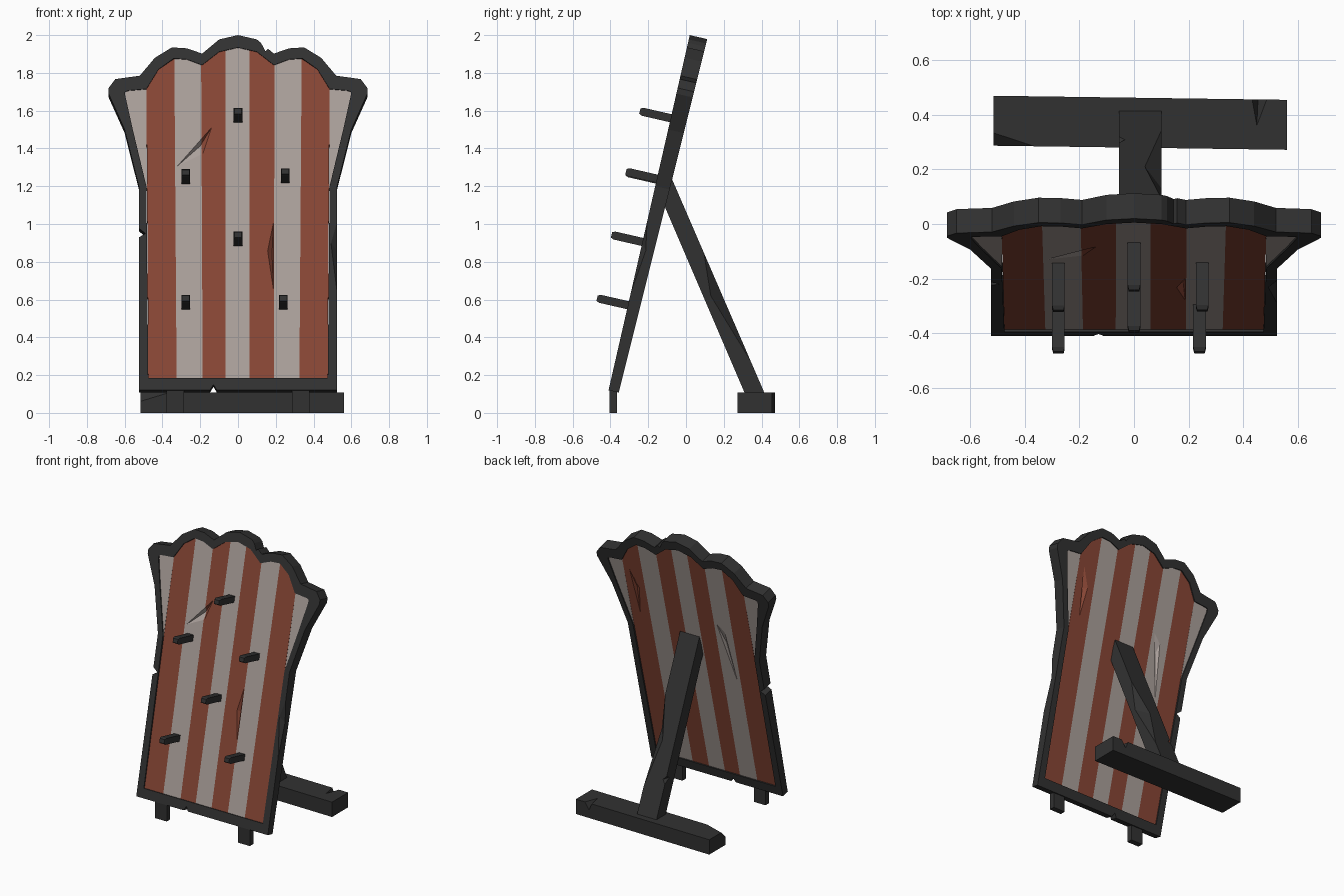
import bpy, bmesh
from mathutils import Vector

if "Cube" in bpy.data.objects:
    bpy.data.objects.remove(bpy.data.objects["Cube"])


def mat(name, rgb):
    m = bpy.data.materials.new(name)
    m.diffuse_color = (*rgb, 1)
    m.use_nodes = True
    m.node_tree.nodes["Principled BSDF"].inputs["Base Color"].default_value = m.diffuse_color
    return m


DARK = mat("dark_wood", (0.031, 0.031, 0.031))
RED = mat("faded_red", (0.25, 0.062, 0.036))
PALE = mat("pale_grey", (0.41, 0.355, 0.33))

NORMAL = Vector((0, 0.975, -0.223))       # points to the back of the leaning board


def P(x, z, t=0.0):
    """Point on the leaning front plane, pushed t towards the back."""
    return Vector((x, -0.41 + 0.2287 * (z - 0.12), z)) + NORMAL * t


def thick(z):
    return 0.055 + 0.04 * (z - 0.12) / 1.88


def finish(bm, name, material):
    bmesh.ops.recalc_face_normals(bm, faces=bm.faces)
    me = bpy.data.meshes.new(name)
    bm.to_mesh(me)
    bm.free()
    ob = bpy.data.objects.new(name, me)
    if material:
        me.materials.append(material)
    bpy.context.collection.objects.link(ob)
    return ob


def hull(name, pts, material=None):
    """Convex solid around a few points."""
    bm = bmesh.new()
    vs = [bm.verts.new(p) for p in pts]
    bmesh.ops.convex_hull(bm, input=vs)
    bmesh.ops.dissolve_limit(bm, angle_limit=0.01, verts=bm.verts, edges=bm.edges)
    return finish(bm, name, material)


def prism(name, front, back, material):
    """Closed solid between two matching polygons."""
    bm = bmesh.new()
    a = [bm.verts.new(p) for p in front]
    b = [bm.verts.new(p) for p in back]
    bm.faces.new(a)
    bm.faces.new(b)
    for i in range(len(a)):
        j = (i + 1) % len(a)
        bm.faces.new((a[i], a[j], b[j], b[i]))
    return finish(bm, name, material)


def carve(ob, *point_sets):
    """Cut convex chips out of a part."""
    for pts in point_sets:
        c = hull("cutter", pts)
        c.hide_render = True
        m = ob.modifiers.new("chip", 'BOOLEAN')
        m.operation = 'DIFFERENCE'
        m.solver = 'EXACT'
        m.object = c
        bpy.context.view_layer.objects.active = ob
        bpy.ops.object.modifier_apply(modifier=m.name)
        bpy.data.objects.remove(c)


# Scalloped frame: outer x, z and inner x, z for the right half
HALF = [(0, .12, 0, .185), (.525, .12, .475, .185), (.525, 1.2, .485, 1.2),
        (.6, 1.5, .557, 1.5), (.685, 1.69, .597, 1.68), (.685, 1.72, .597, 1.70),
        (.65, 1.767, .58, 1.707), (.52, 1.785, .485, 1.715), (.44, 1.88, .42, 1.82),
        (.35, 1.935, .34, 1.877), (.27, 1.93, .27, 1.872), (.19, 1.902, .19, 1.842),
        (.1, 1.977, .1, 1.912), (0, 2.0, 0, 1.935)]
LOOP = HALF + [(-a, b, -c, d) for a, b, c, d in HALF[-2:0:-1]]
bm = bmesh.new()
rings = []
for xo, zo, xi, zi in LOOP:
    rings.append([bm.verts.new(p) for p in (P(xo, zo), P(xi, zi),
                  P(xi, zi, thick(zi)), P(xo, zo, thick(zo)))])
for i, r in enumerate(rings):
    s = rings[(i + 1) % len(rings)]
    for k in range(4):
        n = (k + 1) % 4
        bm.faces.new((r[k], r[n], s[n], s[k]))
frame = finish(bm, "board_frame", DARK)


def through(*xz):
    return [P(x, z, t) for x, z in xz for t in (-0.05, 0.15)]


carve(frame,
      through((-.54, .92), (-.49, .95), (-.54, .99)),
      through((.10, 2.0), (.145, 1.915), (.17, 1.94), (.17, 2.0)),
      through((-.16, .10), (-.13, .15), (-.10, .10)),
      [P(.49, .9, -.002), P(.53, 1.04, -.002), P(.53, .58, -.002), P(.54, .85, .04)])

# Striped panel, set slightly into the frame
REC = 0.008
TOP = sorted([(c, d) for a, b, c, d in LOOP if abs(c) < .5 and d > 1.7])


def top_z(x):
    for (x0, z0), (x1, z1) in zip(TOP, TOP[1:]):
        if x0 <= x <= x1:
            return z0 + (z1 - z0) * (x - x0) / (x1 - x0)
    return TOP[0][1]


def plank(name, poly, material):
    return prism(name, [P(x, z, REC) for x, z in poly],
                 [P(x, z, thick(z) - REC) for x, z in poly], material)


LOW = [-.475, -.325, -.187, -.067, .06, .19, .325, .475]
HIGH = [-.485, -.337, -.195, -.066, .06, .193, .337, .485]
stripes = []
for i in range(7):
    poly = [(LOW[i], .185), (LOW[i + 1], .185), (HIGH[i + 1], top_z(HIGH[i + 1]))]
    poly += [p for p in reversed(TOP) if HIGH[i] + .003 < p[0] < HIGH[i + 1] - .003]
    poly.append((HIGH[i], top_z(HIGH[i])))
    stripes.append(plank(f"stripe_{i + 1}", poly, PALE if i % 2 else RED))
for s, side in ((-1, "left"), (1, "right")):
    plank(side + "_flare_panel", [(s * x, z) for x, z in
          [(.483, 1.19)] + [(c, d) for a, b, c, d in HALF[3:8]]], PALE)


# Gouges in the panel: three rim points and a deep point
def gouge(rim, deep, back=False):
    if back:
        return [P(x, z, thick(z) - REC + .002) for x, z in rim] + \
               [P(*deep, thick(deep[1]) - REC - .025)]
    return [P(x, z, REC - .002) for x, z in rim] + [P(*deep, REC + .025)]


scratch = gouge([(-.33, 1.30), (-.135, 1.52), (-.185, 1.37)], (-.2, 1.42))
carve(stripes[1], scratch, gouge([(-.21, 1.42), (-.27, 1.36), (-.31, .95)], (-.25, 1.25), True))
carve(stripes[2], scratch)
carve(stripes[4], gouge([(.188, 1.02), (.155, .86), (.188, .64)], (.18, .85)))
carve(stripes[6], gouge([(.44, 1.66), (.38, 1.52), (.41, 1.3)], (.42, 1.5), True))

# Pegs standing square to the board
for i, (x, z) in enumerate([(0, 1.56), (-.277, 1.235), (.25, 1.24),
                            (0, .905), (-.277, .57), (.24, .57)]):
    pts = []
    for t, w, h in ((.03, .023, .021), (-.152, .023, .021), (-.168, .019, .014)):
        pts += [P(x + a * w, z + b * h, t) for a in (-1, 1) for b in (-1, 1)]
    hull(f"peg_{i + 1}", pts, DARK)

# Short front feet
for s, side in ((-1, "left"), (1, "right")):
    hull(side + "_front_foot", [(s * x, y, z) for x in (.285, .378)
         for y in (-.405, -.366) for z in (0, .14)], DARK)

# Rear prop leg
leg = hull("rear_leg", [(x, y, z) for x in (-.055, .1) for y, z in
           [(-.075, 1.24), (-.12, 1.11), (.33, .06), (.435, .06)]], DARK)
carve(leg,
      [(.101, .09, .87), (.101, .375, .22), (.101, .13, .62), (.04, .21, .58), (.15, .3, .6)],
      [(-.07, .36, .43), (-.07, .36, .29), (-.02, .33, .35), (-.07, .24, .36)])

# Ground beam under the rear leg
beam = hull("rear_beam", [(x, y, z) for x, ys in ((-.515, (.287, .47)), (.56, (.272, .455)))
            for y in ys for z in (0, .107)], DARK)
carve(beam,
      [(.425, .47, .12), (.50, .47, .12), (.45, .355, .11), (.455, .47, .05)],
      [(-.53, .34, .108), (-.36, .284, .108), (-.53, .28, .05), (-.53, .27, .12)])
